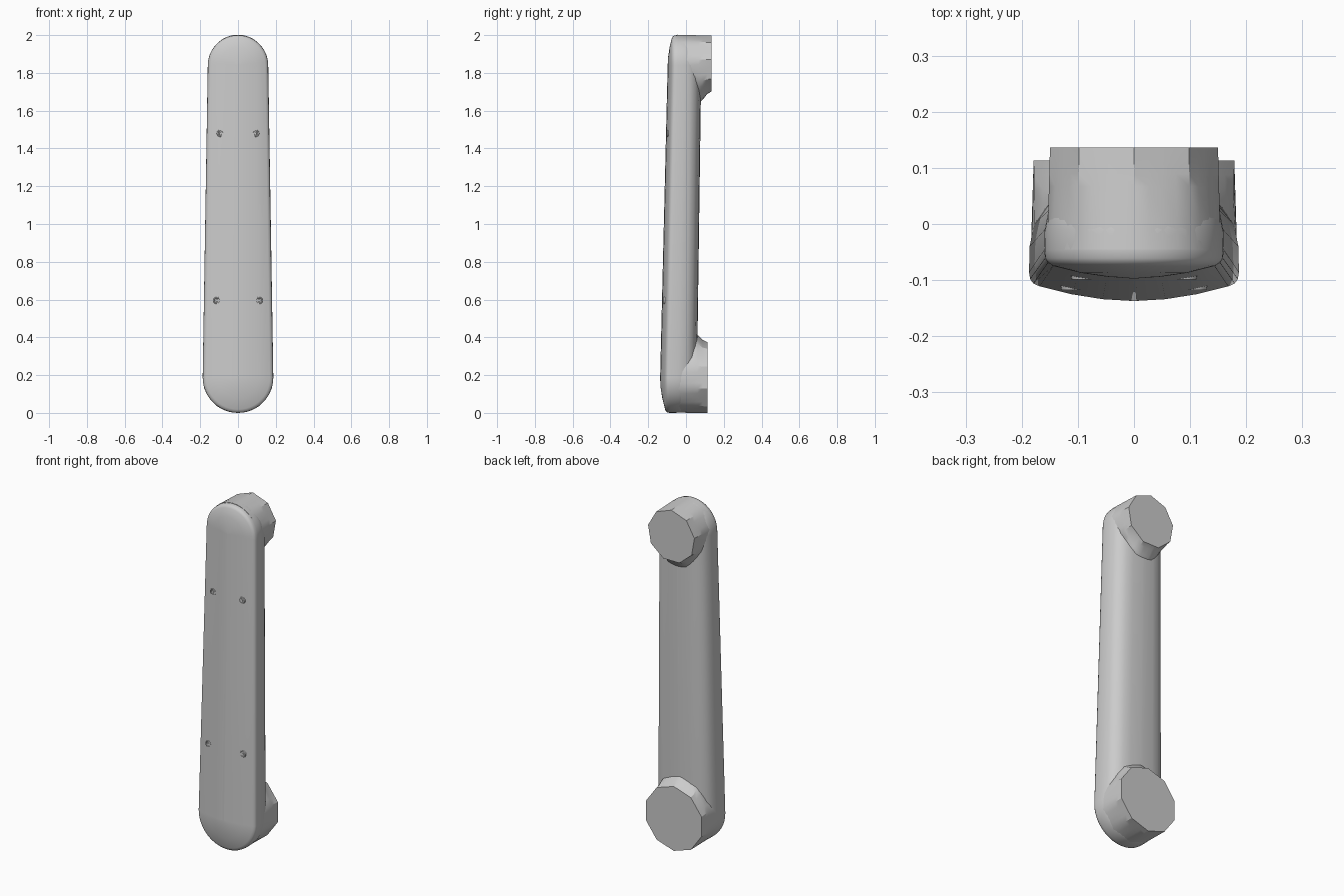
import bpy, bmesh, math
from mathutils import Vector

if "Cube" in bpy.data.objects:
    bpy.data.objects.remove(bpy.data.objects["Cube"])

grey = bpy.data.materials.new("light_grey")
grey.use_nodes = True
grey.diffuse_color = (0.6, 0.6, 0.6, 1)
grey.node_tree.nodes["Principled BSDF"].inputs["Base Color"].default_value = (0.6, 0.6, 0.6, 1)

LOW_Z, LOW_R = 0.187, 0.187
TOP_Z, TOP_R = 1.84, 0.16
ARC = 24


def loft(name, rings, angle):
    """Skin a list of closed rings and cap both ends."""
    bm = bmesh.new()
    loops = [[bm.verts.new(p) for p in ring] for ring in rings]
    n = len(loops[0])
    for a, b in zip(loops, loops[1:]):
        for i in range(n):
            j = (i + 1) % n
            bm.faces.new((a[i], a[j], b[j], b[i]))
    bm.faces.new(loops[0])
    bm.faces.new(loops[-1])
    bmesh.ops.remove_doubles(bm, verts=bm.verts, dist=0.0005)
    bmesh.ops.recalc_face_normals(bm, faces=bm.faces)
    mesh = bpy.data.meshes.new(name)
    bm.to_mesh(mesh)
    bm.free()
    obj = bpy.data.objects.new(name, mesh)
    bpy.context.collection.objects.link(obj)
    mesh.materials.append(grey)
    bpy.ops.object.select_all(action="DESELECT")
    obj.select_set(True)
    bpy.context.view_layer.objects.active = obj
    bpy.ops.object.shade_smooth_by_angle(angle=math.radians(angle))
    return obj


def capsule(f, y_low, y_top):
    """Tapered capsule outline, shrunk towards its centre line by f."""
    pts = []
    for z, r, y, start in ((TOP_Z, TOP_R, y_top, 0), (LOW_Z, LOW_R, y_low, math.pi)):
        for i in range(ARC + 1):
            a = start + math.pi * i / ARC
            pts.append((f * r * math.cos(a), y, z + f * r * math.sin(a)))
    return pts


# Tapered arm: domed front, soft rim, rounded back
profile = [(0.03, -0.137, -0.097), (0.3, -0.134, -0.094), (0.6, -0.125, -0.087),
           (0.9, -0.111, -0.075), (0.96, -0.106, -0.069), (0.99, -0.098, -0.061),
           (1.0, -0.086, -0.046), (0.995, -0.04, -0.01), (0.95, 0.0, 0.025),
           (0.84, 0.03, 0.052), (0.65, 0.048, 0.07), (0.4, 0.056, 0.078), (0.03, 0.058, 0.081)]
loft("arm_body", [capsule(*row) for row in profile], 40)


def socket(name, z, radius, y_front, y_back, back_radius, sides, turn, inward):
    """Round at the front, a faceted polygon at the back, flared towards the arm."""
    count = sides * 4
    step = math.tau / sides
    rings = []
    for t, flare in ((0, 0.0), (0.3, 0.0), (0.62, 0.06), (0.74, 0.04), (0.87, 0.012), (1, 0.0)):
        ring = []
        for i in range(count):
            a = turn + math.tau * i / count
            flat = math.cos(step / 2) / math.cos((a - turn) % step - step / 2)
            r = radius * (1 - t) + back_radius * flat * t
            stretch = flare * max(0, math.sin(a) * inward) ** 2
            ring.append((r * math.cos(a), y_front + (y_back - y_front) * t,
                         z + r * math.sin(a) + inward * stretch))
        rings.append(ring)
    return loft(name, rings, 28)


# Mounting sockets on the back of both ends
socket("lower_socket", 0.187, 0.185, -0.085, 0.113, 0.188, 10, math.pi / 10, 1)
socket("upper_socket", 1.845, 0.157, -0.045, 0.136, 0.152, 9, math.pi / 2, -1)


# Screws on the front: a thin raised rim around a small head
def front_y(x, z):
    t = (z - LOW_Z) / (TOP_Z - LOW_Z)
    f = abs(x) / (LOW_R + (TOP_R - LOW_R) * t)
    for a, b in zip(profile, profile[1:]):
        if a[0] <= f <= b[0]:
            k = (f - a[0]) / (b[0] - a[0])
            low, top = (a[i] + (b[i] - a[i]) * k for i in (1, 2))
            return low + (top - low) * t


def disc_ring(x, y, z, r):
    return [(x + r * math.cos(math.tau * i / 16), y, z + r * math.sin(math.tau * i / 16))
            for i in range(16)]


for level, x0, z in (("upper", 0.093, 1.48), ("lower", 0.111, 0.595)):
    for side, x in (("left", x0), ("right", -x0)):
        y = front_y(x, z)
        rows = ((0.02, 0.004), (0.018, -0.003), (0.014, -0.003), (0.012, 0.0),
                (0.007, 0.0), (0.006, -0.003))
        loft(f"{level}_{side}_screw", [disc_ring(x, y + dy, z, r) for r, dy in rows], 30)
